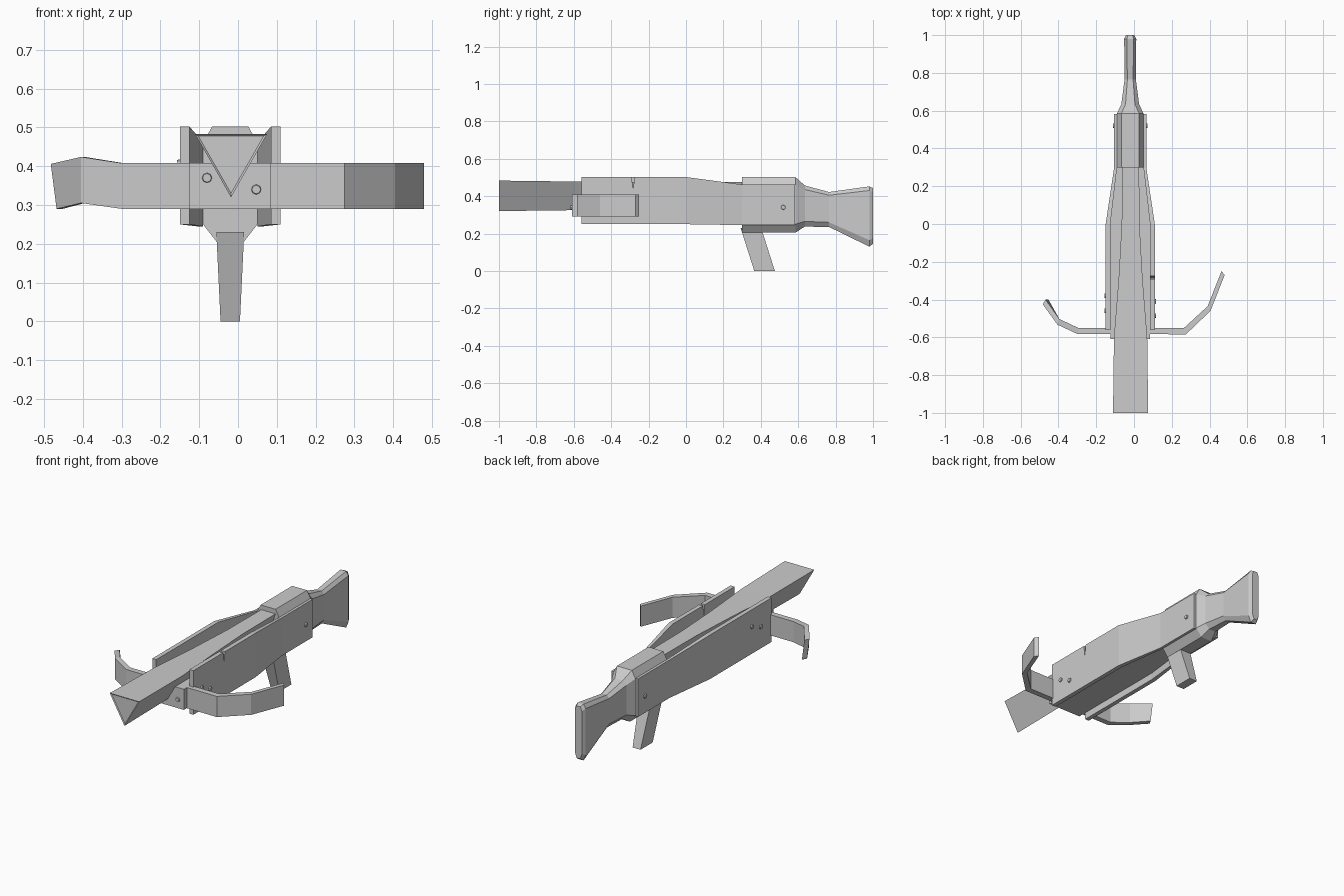
import bpy, bmesh, math
from mathutils import Matrix, Vector

if "Cube" in bpy.data.objects:
    bpy.data.objects.remove(bpy.data.objects["Cube"])

CX = -0.02  # centre line of the weapon


def finish(name, bm):
    bmesh.ops.recalc_face_normals(bm, faces=bm.faces)
    me = bpy.data.meshes.new(name)
    bm.to_mesh(me)
    bm.free()
    ob = bpy.data.objects.new(name, me)
    bpy.context.collection.objects.link(ob)
    return ob


def loft(name, rings, inset=None):
    """Skin matching rings of points, capped at both ends."""
    bm = bmesh.new()
    vs = [[bm.verts.new(p) for p in r] for r in rings]
    n = len(rings[0])
    for a, b in zip(vs, vs[1:]):
        for i in range(n):
            j = (i + 1) % n
            bm.faces.new((a[i], a[j], b[j], b[i]))
    first = bm.faces.new(vs[0])
    bm.faces.new(vs[-1])
    if inset:
        bmesh.ops.recalc_face_normals(bm, faces=bm.faces)
        bmesh.ops.inset_region(bm, faces=[first], thickness=inset)
        bmesh.ops.translate(bm, verts=first.verts, vec=(0, inset * 0.5, 0))
    return finish(name, bm)


def rect(x0, x1, y, z0, z1):
    return [(x0, y, z0), (x1, y, z0), (x1, y, z1), (x0, y, z1)]


def taper(y, front, back):
    """Half width: constant to y=0, narrowing to y=0.3."""
    t = min(max(y / 0.3, 0), 1)
    return front + (back - front) * t


def rivet(name, pos, axis, r=0.014, h=0.012):
    bm = bmesh.new()
    rot = Vector((0, 0, 1)).rotation_difference(Vector(axis)).to_matrix().to_4x4()
    bmesh.ops.create_cone(bm, cap_ends=True, segments=8, radius1=r, radius2=r * 0.8,
                          depth=h, matrix=Matrix.Translation(pos) @ rot)
    finish(name, bm)


# Side plates, the right one with a crack in its top edge
base = [(-0.56, 0.25, 0.502), (0, 0.25, 0.502), (0.3, 0.245, 0.462), (0.582, 0.245, 0.462)]
crack = [(-0.291, 0.25, 0.502), (-0.283, 0.25, 0.435), (-0.275, 0.25, 0.502)]
for name, s in (("left_plate", -1), ("right_plate", 1)):
    stations = base[:1] + (crack if s > 0 else []) + base[1:]
    loft(name, [rect(CX + s * taper(y, 0.105, 0.07), CX + s * taper(y, 0.13, 0.085), y, z0, z1)
                for y, z0, z1 in stations])

# Filler board between the plates
loft("inner_board", [rect(CX - taper(y, 0.105, 0.07), CX + taper(y, 0.105, 0.07), y, 0.29, 0.408)
                     for y in (-0.56, 0, 0.32)])

# Triangular bolt rail
loft("rail", [[(CX + 0.002 - w, y, zt), (CX + 0.002 + w, y, zt), (CX + 0.002, y, zb)]
              for y, w, zt, zb in ((-1, 0.093, 0.483, 0.32), (-0.6, 0.088, 0.478, 0.325),
                                   (-0.3, 0.064, 0.476, 0.33), (0, 0.047, 0.476, 0.34),
                                   (0.32, 0.045, 0.476, 0.35))], inset=0.01)

# Receiver block and shoulder stock: octagonal sections
rings = []
for y, wt, w, wb, zb, z1, z2, zt in (
        (0.3, 0.047, 0.07, 0.035, 0.205, 0.25, 0.46, 0.502),
        (0.585, 0.047, 0.07, 0.035, 0.205, 0.25, 0.46, 0.502),
        (0.635, 0.025, 0.047, 0.022, 0.237, 0.265, 0.435, 0.457),
        (0.765, 0.015, 0.03, 0.015, 0.235, 0.26, 0.405, 0.422),
        (0.98, 0.018, 0.032, 0.018, 0.13, 0.165, 0.43, 0.452),
        (1.0, 0.012, 0.022, 0.012, 0.145, 0.175, 0.42, 0.443)):
    right = [(wb, zb), (w, z1), (w, z2), (wt, zt)]
    prof = right + [(-a, b) for a, b in reversed(right)]
    rings.append([(CX + a, y, b) for a, b in prof])
loft("stock", rings)

# Slanted grip
loft("grip", [[(CX - w, y0, z), (CX + w, y0, z), (CX + w, y1, z), (CX - w, y1, z)]
              for z, w, y0, y1 in ((0, 0.025, 0.365, 0.475), (0.23, 0.036, 0.292, 0.402))])

# Bow limbs: front x, y / back x, y / bottom, top / sideways lean of the lower edge
limbs = [(-0.483, -0.425, -0.468, -0.4, 0.29, 0.406, 0.015),
         (-0.405, -0.533, -0.395, -0.503, 0.305, 0.424, 0),
         (-0.3, -0.582, -0.295, -0.55, 0.29, 0.408, 0),
         (0.275, -0.584, 0.265, -0.55, 0.29, 0.408, 0),
         (0.405, -0.46, 0.39, -0.435, 0.29, 0.408, 0),
         (0.48, -0.27, 0.463, -0.25, 0.29, 0.408, 0)]
loft("bow", [[(xf + d, yf, z0), (xf, yf, z1), (xb, yb, z1), (xb + d, yb, z0)]
             for xf, yf, xb, yb, z0, z1, d in limbs])
loft("bow_mount", [rect(-0.125, 0.085, y, 0.29, 0.408) for y in (-0.61, -0.55)])

# Rivets on the bow mount and plates
for i, (x, z) in enumerate(((-0.08, 0.37), (0.047, 0.34))):
    rivet(f"mount_rivet_{i}", (x, -0.611, z), (0, -1, 0))
for s, spots in ((-1, ((-0.38, 0.405), (-0.46, 0.375), (0.52, 0.34))),
                 (1, ((-0.41, 0.34), (-0.485, 0.375), (0.52, 0.34)))):
    for i, (y, z) in enumerate(spots):
        rivet(f"{'left' if s < 0 else 'right'}_plate_rivet_{i}",
              (CX + s * (taper(y, 0.13, 0.085) + 0.001), y, z), (s, 0, 0))
